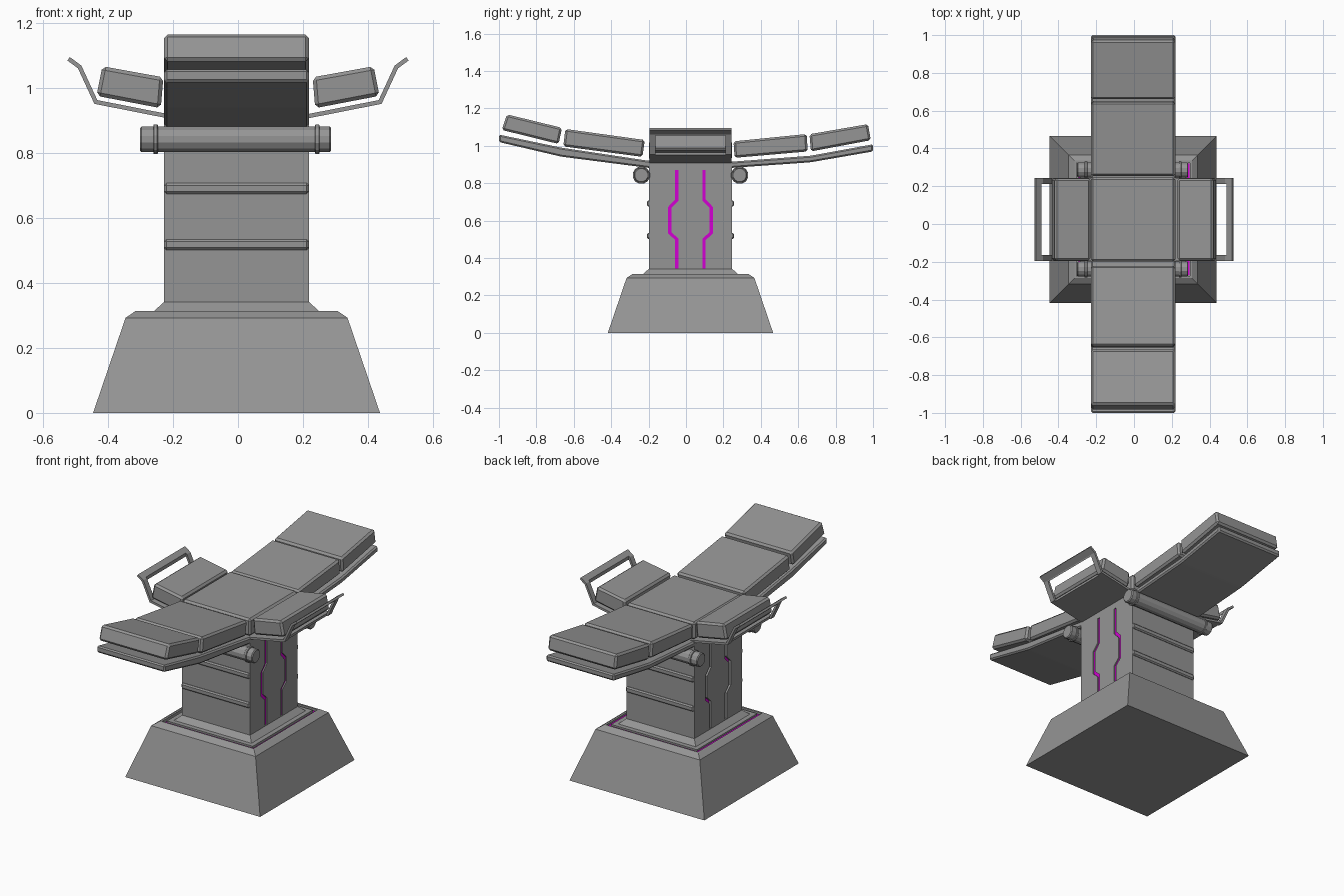
import bpy, bmesh, math
from mathutils import Vector

if "Cube" in bpy.data.objects:
    bpy.data.objects.remove(bpy.data.objects["Cube"])

CX, CY = -0.0045, 0.024    # centre of the pedestal
HW = 0.223                 # half width of column and cushions
LX = 0.0                   # centre of the lights and armrests


def material(name, color):
    mat = bpy.data.materials.new(name)
    mat.diffuse_color = (*color, 1)
    mat.use_nodes = True
    mat.node_tree.nodes["Principled BSDF"].inputs["Base Color"].default_value = mat.diffuse_color
    return mat


purple = material("purple_glow", (0.65, 0.0, 0.65))
grey = material("dark_grey", (0.3, 0.3, 0.3))


def finish(bm, name, mat):
    bmesh.ops.recalc_face_normals(bm, faces=bm.faces)
    me = bpy.data.meshes.new(name)
    bm.to_mesh(me)
    bm.free()
    ob = bpy.data.objects.new(name, me)
    bpy.context.collection.objects.link(ob)
    me.materials.append(mat)
    return ob


def prism(name, pts, axis, lo, hi, bevel=0, mat=grey):
    """Extrude a profile: axis 'x' takes (y, z) points, axis 'y' takes (x, z)."""
    bm = bmesh.new()
    place = (lambda p, t: (t, p[0], p[1])) if axis == 'x' else (lambda p, t: (p[0], t, p[1]))
    a = [bm.verts.new(place(p, lo)) for p in pts]
    b = [bm.verts.new(place(p, hi)) for p in pts]
    bm.faces.new(a)
    bm.faces.new(b[::-1])
    for i in range(len(pts)):
        j = (i + 1) % len(pts)
        bm.faces.new((a[i], a[j], b[j], b[i]))
    if bevel:
        bmesh.ops.recalc_face_normals(bm, faces=bm.faces)
        bmesh.ops.bevel(bm, geom=bm.edges[:], offset=bevel, segments=1,
                        affect='EDGES', profile=0.5)
    return finish(bm, name, mat)


def rect(a0, a1, b0, b1):
    return [(a0, b0), (a1, b0), (a1, b1), (a0, b1)]


def ribbon(path, width):
    """Outline of a path thickened with mitred corners."""
    p = [Vector(q) for q in path]
    left, right = [], []
    for i, q in enumerate(p):
        d0 = (q - p[i - 1]).normalized() if i else (p[1] - q).normalized()
        d1 = (p[i + 1] - q).normalized() if i < len(p) - 1 else d0
        n = Vector((-d0.y - d1.y, d0.x + d1.x)).normalized()
        n *= width / 2 / n.dot(Vector((-d0.y, d0.x)))
        left.append(tuple(q + n))
        right.append(tuple(q - n))
    return left + right[::-1]


def square_loft(name, rings, cx=CX, closed=False, mat=grey):
    """Stack square rings given as (half size, z)."""
    bm = bmesh.new()
    loops = [[bm.verts.new((cx + sx * h, CY + sy * h, z))
              for sx, sy in ((-1, -1), (1, -1), (1, 1), (-1, 1))] for h, z in rings]
    pairs = list(zip(loops, loops[1:]))
    if closed:
        pairs.append((loops[-1], loops[0]))
    else:
        bm.faces.new(loops[0][::-1])
        bm.faces.new(loops[-1])
    for a, b in pairs:
        for i in range(4):
            j = (i + 1) % 4
            bm.faces.new((a[i], a[j], b[j], b[i]))
    return finish(bm, name, mat)


def cut(ob, cutter):
    mod = ob.modifiers.new("cut", 'BOOLEAN')
    mod.operation = 'DIFFERENCE'
    mod.solver = 'EXACT'
    mod.object = cutter
    bpy.context.view_layer.objects.active = ob
    bpy.ops.object.modifier_apply(modifier=mod.name)
    bpy.data.objects.remove(cutter)


# Flared base with a light channel around the top
square_loft("base", [(.442, 0), (.342, .293), (.311, .314), (.300, .314), (.300, .298),
                     (.281, .298), (.281, .314), (.254, .314), (HW, .342)])
square_loft("base_light", [(.295, .294), (.295, .304), (.281, .304), (.281, .294)],
            cx=LX, closed=True, mat=purple)

# Column with recessed light strips on both sides
column = prism("column", rect(CY - HW, CY + HW, .335, .915), 'x', CX - HW, CX + HW)
track = [(.073, .87), (.073, .71), (.111, .67), (.111, .535), (.073, .50), (.073, .345)]
for sx in (-1, 1):
    for sy in (-1, 1):
        outline = ribbon([(CY + sy * y, z) for y, z in track], .017)
        cut(column, prism("slot_cutter", outline, 'x', CX + sx * .203, CX + sx * .240))
        prism("column_light", outline, 'x', LX + sx * .190, LX + sx * .2115, mat=purple)

# Ridges on the front and back of the column
for z in (.502, .675):
    for sy in (-1, 1):
        y0, y1 = sorted((CY + sy * .21, CY + sy * .233))
        prism("column_ridge", rect(y0, y1, z, z + .033), 'x', CX - HW, CX + HW, .007)


# Rollers under the table, each with two collars
def cylinder(name, x0, x1, y, z, r, bevel):
    ring = [(y + r * math.cos(math.tau * (i + .5) / 12), z + r * math.sin(math.tau * (i + .5) / 12))
            for i in range(12)]
    ob = prism(name, ring, 'x', x0, x1)
    mod = ob.modifiers.new("bevel", 'BEVEL')
    mod.width, mod.segments = bevel, 1
    mod.limit_method, mod.angle_limit = 'ANGLE', math.radians(60)


for y in (CY - .263, CY + .263):
    cylinder("roller", -.302, .287, y, .843, .041, .005)
    for x in (-.254, .244):
        cylinder("roller_collar", x - .007, x + .007, y, .843, .047, .002)

# Long bent support plate
prism("support_plate", [(-1, 1.06), (-.666, .99), (-.2, .92), (.243, .915), (.666, .947), (1, 1.008),
                        (1, .97), (.666, .912), (.243, .882), (-.2, .882), (-.666, .942), (-1, 1.02)],
      'x', CX - HW, CX + HW, .008)

# Cushions along the table
cushions = {
    "foot_cushion": [(-.957, 1.168), (-.663, 1.096), (-.681, 1.010), (-.985, 1.085)],
    "leg_cushion": [(-.645, 1.09), (-.220, 1.031), (-.233, .941), (-.656, .997)],
    "seat_cushion": rect(CY - HW, CY + HW, .925, 1.027),
    "back_cushion": [(.254, 1.024), (.645, 1.063), (.651, .970), (.260, .936)],
    "head_cushion": [(.660, 1.062), (.973, 1.116), (.988, 1.030), (.668, .970)],
}
for name, pts in cushions.items():
    prism(name, pts, 'x', CX - HW, CX + HW, .011)

# Armrests: cushion and bent plate with an open handle
arm_path = [(.20, .911), (.438, .958), (.488, 1.066), (.522, 1.091)]
arm_pad = [(.418, 1.068), (.230, 1.034), (.238, .939), (.436, .977)]
for sx, side in ((-1, "left"), (1, "right")):
    prism(side + "_arm_cushion", [(LX + sx * x, z) for x, z in arm_pad], 'y',
          CY - .218, CY + .218, .011)
    arm = prism(side + "_arm_plate", ribbon([(LX + sx * x, z) for x, z in arm_path], .013),
                'y', CY - .22, CY + .22)
    x0, x1 = sorted((LX + sx * .434, LX + sx * .490))
    cut(arm, prism("handle_cutter", rect(x0, x1, .9, 1.15), 'y', CY - .187, CY + .187))
